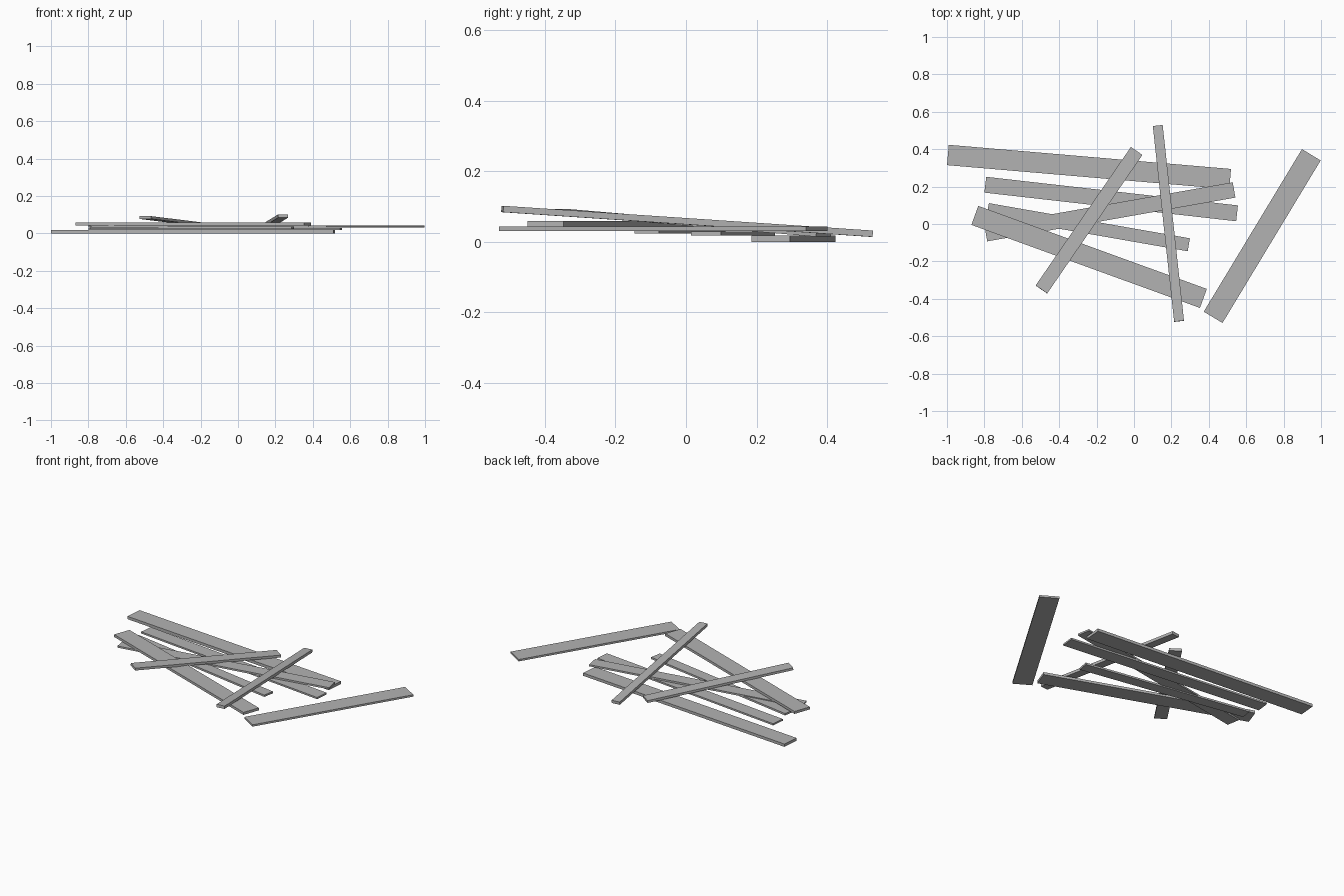
import bpy
from mathutils import Vector, Matrix

if "Cube" in bpy.data.objects:
    bpy.data.objects.remove(bpy.data.objects["Cube"])

# weathered dark grey shared by every board
grey = bpy.data.materials.new("dark_grey")
grey.diffuse_color = (0.45, 0.45, 0.45, 1)
grey.use_nodes = True
grey.node_tree.nodes["Principled BSDF"].inputs["Base Color"].default_value = grey.diffuse_color


def plank(name, a, b, width, thick):
    """Box board whose centre line runs from a to b."""
    a, b = Vector(a), Vector(b)
    along = (b - a).normalized()
    side = Vector((0, 0, 1)).cross(along).normalized()
    up = along.cross(side)
    rot = Matrix((along, side, up)).transposed().to_4x4()
    bpy.ops.mesh.primitive_cube_add(size=1)
    board = bpy.context.object
    board.name = name
    board.data.transform(Matrix.Diagonal(((b - a).length, width, thick, 1)))
    board.data.materials.append(grey)
    board.matrix_world = Matrix.Translation((a + b) / 2) @ rot


# flat boards: name, start xy, end xy, width, bottom z, top z
flat = [
    ("plank_back", (-0.995, 0.369), (0.514, 0.240), 0.109, 0.0, 0.018),
    ("plank_middle", (-0.795, 0.210), (0.551, 0.057), 0.085, 0.018, 0.029),
    ("plank_short", (-0.782, 0.077), (0.293, -0.111), 0.070, 0.024, 0.036),
    ("plank_crossing", (-0.792, -0.052), (0.535, 0.182), 0.083, 0.031, 0.042),
    ("plank_right", (0.423, -0.499), (0.948, 0.370), 0.117, 0.031, 0.043),
    ("plank_front", (-0.851, 0.046), (0.371, -0.398), 0.108, 0.043, 0.059),
]
for name, a, b, width, low, high in flat:
    mid = (low + high) / 2
    plank(name, (*a, mid), (*b, mid), width, high - low)

# tilted boards resting on top of the pile
plank("leaning_plank_left", (-0.495, -0.350, 0.085), (0.014, 0.390, 0.022), 0.075, 0.015)
plank("leaning_plank_right", (0.241, -0.520, 0.093), (0.127, 0.526, 0.023), 0.053, 0.018)
